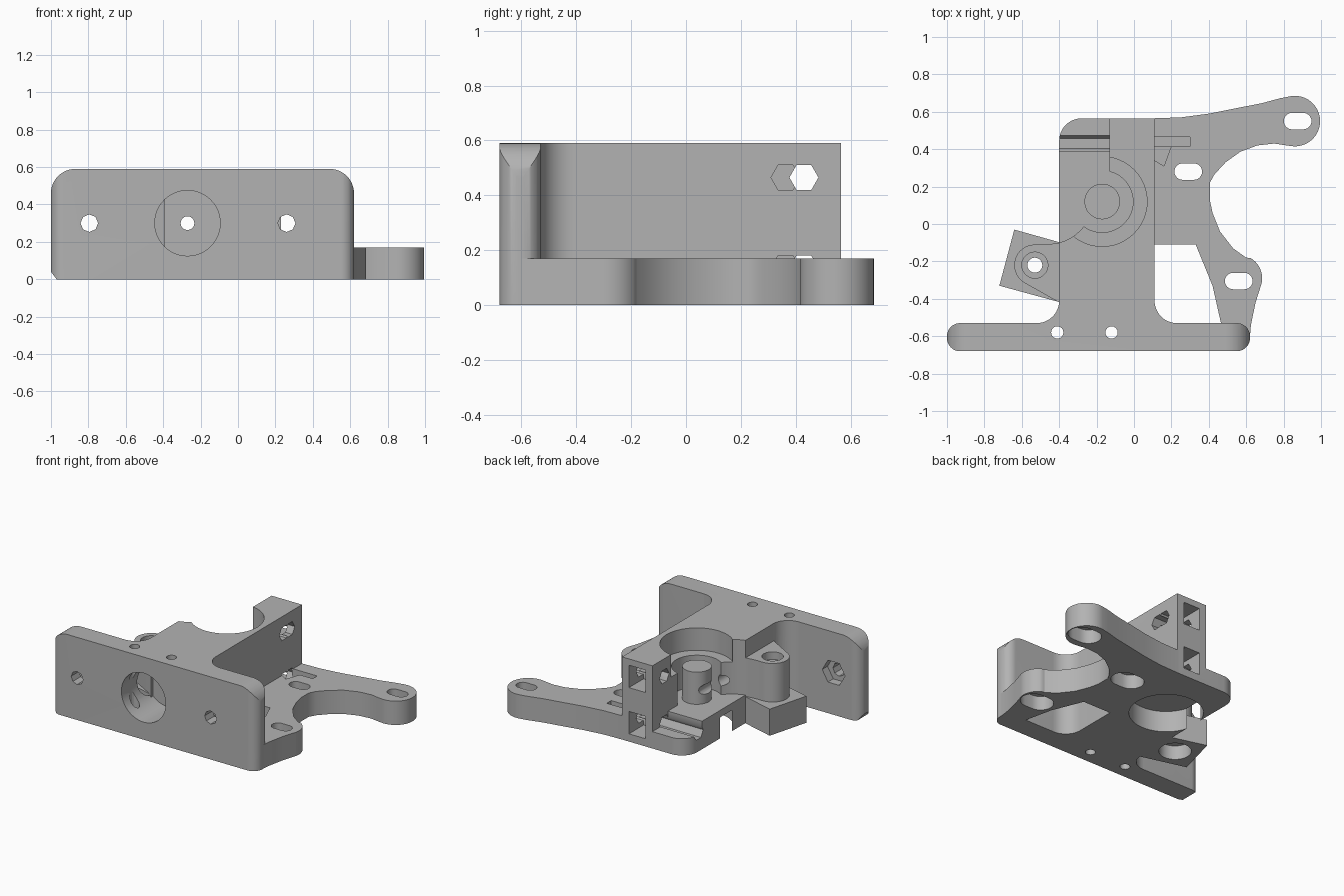
import bpy, bmesh
from math import sin, cos, radians, pi

scene_cube = bpy.data.objects.get("Cube")
if scene_cube:
    bpy.data.objects.remove(scene_cube, do_unlink=True)

grey = bpy.data.materials.new("plain grey plastic")
grey.use_nodes = True
GREY = (0.45, 0.45, 0.45, 1)
grey.diffuse_color = GREY
grey.node_tree.nodes["Principled BSDF"].inputs["Base Color"].default_value = GREY

AXES = {"x": lambda u, v, w: (w, u, v),
        "y": lambda u, v, w: (u, w, v),
        "z": lambda u, v, w: (u, v, w)}


def arc(cx, cy, r, a0, a1, n=12):
    """Points on an arc, angles in degrees."""
    steps = [radians(a0 + (a1 - a0) * i / n) for i in range(n + 1)]
    return [(cx + r * cos(a), cy + r * sin(a)) for a in steps]


def circle(cx, cy, r, n=48):
    return [(cx + r * cos(2 * pi * i / n), cy + r * sin(2 * pi * i / n)) for i in range(n)]


def rect(x0, x1, y0, y1):
    return [(x0, y0), (x1, y0), (x1, y1), (x0, y1)]


def slot(cx, cy, half, r):
    return arc(cx + half, cy, r, -90, 90) + arc(cx - half, cy, r, 90, 270)


def prism(name, pts, lo, hi, axis="z"):
    """Extrude a closed outline along an axis."""
    bm = bmesh.new()
    place = AXES[axis]
    low = [bm.verts.new(place(u, v, lo)) for u, v in pts]
    high = [bm.verts.new(place(u, v, hi)) for u, v in pts]
    bm.faces.new(low)
    bm.faces.new(high)
    for i in range(len(pts)):
        j = (i + 1) % len(pts)
        bm.faces.new((low[i], low[j], high[j], high[i]))
    bmesh.ops.remove_doubles(bm, verts=bm.verts, dist=0.0005)
    bmesh.ops.recalc_face_normals(bm, faces=bm.faces)
    mesh = bpy.data.meshes.new(name)
    bm.to_mesh(mesh)
    bm.free()
    mesh.materials.append(grey)
    ob = bpy.data.objects.new(name, mesh)
    bpy.context.collection.objects.link(ob)
    return ob


def combine(ob, others, op="DIFFERENCE"):
    """Apply booleans to a part and discard the helpers."""
    for other in others:
        mod = ob.modifiers.new("cut", "BOOLEAN")
        mod.operation, mod.solver, mod.object = op, "EXACT", other
    bpy.context.view_layer.update()
    graph = bpy.context.evaluated_depsgraph_get()
    mesh = bpy.data.meshes.new_from_object(ob.evaluated_get(graph))
    ob.modifiers.clear()
    ob.data = mesh
    for other in others:
        bpy.data.objects.remove(other, do_unlink=True)


def cut(pts, lo, hi, axis="z"):
    ob = prism("cutter", pts, lo, hi, axis)
    ob.hide_render = True
    return ob


def nozzle_cuts():
    """Nozzle socket, filament bore and its two retaining pins."""
    return [cut(circle(-0.27, 0.3, 0.175), -0.8, -0.4, "y"),
            cut(circle(-0.27, 0.3, 0.037, 16), -0.6, 0.9, "y")] + \
           [cut(circle(x, -0.58, 0.033, 16), -0.1, 0.8) for x in (-0.41, -0.12)]


# Mounting plate: rounded from the front and from above
plate = prism("mounting_plate", [(-0.97, 0), (0.62, 0)] + arc(0.49, 0.46, 0.13, 0, 90)
              + arc(-0.87, 0.46, 0.13, 90, 180) + [(-1, 0.04)], -0.68, -0.53, "y")
ends = cut(arc(0.55, -0.61, 0.07, -90, 0) + arc(0.55, -0.6, 0.07, 0, 90)
           + arc(-0.93, -0.6, 0.07, 90, 180) + arc(-0.93, -0.61, 0.07, 180, 270), -0.1, 0.8)
combine(plate, [ends], "INTERSECT")
holes = nozzle_cuts()
for x in (-0.795, 0.26):
    holes.append(cut(circle(x, 0.3, 0.047, 8), -0.8, -0.4, "y"))
    holes.append(cut(circle(x, 0.3, 0.09, 6), -0.59, -0.4, "y"))
combine(plate, holes)

# Drive block: flared into the plate, with the gear and idler space cut away
block = prism("drive_block", arc(0.23, -0.41, 0.12, 270, 180) + [(0.11, 0.565)]
              + arc(-0.28, 0.445, 0.12, 90, 180) + arc(-0.52, -0.41, 0.12, 0, -90)
              + [(-0.52, -0.55), (0.23, -0.55)], 0, 0.59)
FLOOR, TOP = 0.2, 0.8
cuts = nozzle_cuts() + [
    cut(rect(-0.6, -0.13, 0.13, 0.7), FLOOR, TOP),           # idler space
    cut(rect(-0.6, -0.13, 0.39, 0.7), 0.12, TOP),            # low shelf
    cut(circle(-0.47, 0.15, 0.26), FLOOR, TOP),              # idler sweep
    cut(circle(-0.17, 0.12, 0.165), FLOOR, TOP),             # gear chamber
    cut(circle(-0.17, 0.12, 0.24), 0.43, TOP),               # upper bearing seat
    cut(circle(-0.17, 0.12, 0.24), -0.1, 0.15),              # lower bearing seat
]
for z in (0.465, 0.135):
    cuts.append(cut(rect(-0.075, 0.055, z - 0.08, z + 0.08), 0.4, 0.7, "y"))
    cuts.append(cut(circle(0.43, z, 0.053, 6), -0.6, 0.2, "x"))
    cuts.append(cut(circle(0.363, z, 0.053, 6), -0.02, 0.2, "x"))
combine(block, cuts)

# Support post in the gear chamber, notched by the filament bore
post = prism("support_post", circle(-0.17, 0.12, 0.095), FLOOR - 0.02, 0.43)
combine(post, [cut(circle(-0.27, 0.3, 0.037, 16), -0.2, 0.5, "y")])

# Motor base: three armed plate with a corner window
outline = [(0.1, 0.565), (0.25, 0.57), (0.4, 0.59), (0.55, 0.62), (0.68, 0.645), (0.78, 0.672)]
outline += arc(0.86, 0.55, 0.135, 100, -100, 24)
outline += [(0.75, 0.43), (0.66, 0.42), (0.57, 0.387), (0.49, 0.33), (0.43, 0.265), (0.405, 0.22)]
outline += [(0.405, 0.13), (0.42, 0.06), (0.46, -0.04), (0.53, -0.13), (0.6, -0.18)]
outline += arc(0.56, -0.29, 0.125, 60, -15)
outline += [(0.65, -0.42), (0.625, -0.54), (0.62, -0.6), (0.47, -0.6), (0.465, -0.53),
            (0.42, -0.33), (0.33, -0.11), (0.1, -0.11)]
base = prism("motor_base", outline, 0, 0.17)
holes = [cut(rect(0.0, 0.3, 0.415, 0.465), 0.07, 0.3),
         cut([(0.0, 0.42), (0.2, 0.42), (0.16, 0.31), (0.11, 0.34), (0.0, 0.34)], 0.08, 0.3)]
for x, y in ((0.875, 0.55), (0.29, 0.28), (0.56, -0.305)):
    holes.append(cut(slot(x, y, 0.03, 0.044), -0.1, 0.3))
    holes.append(cut(slot(x, y, 0.03, 0.085), -0.1, 0.1))
combine(base, holes)

# Idler hinge: skewed foot, boss and web, bored for a screw
PIN = (-0.53, -0.22)


def hinge_cuts():
    return [cut(circle(*PIN, 0.04, 24), -0.1, 0.8),
            cut(circle(*PIN, 0.07, 24), 0.41, 0.8),
            cut(circle(*PIN, 0.105, 32), -0.1, 0.1)]


foot = prism("hinge_foot", [(-0.64, -0.03), (-0.72, -0.33), (-0.39, -0.42), (-0.39, -0.1)], 0, 0.19)
combine(foot, hinge_cuts())
boss = prism("hinge_boss", arc(*PIN, 0.11, 90, 240, 24)
             + [(-0.39, -0.425), (-0.39, -0.1), (-0.47, -0.11)], 0.12, 0.465)
combine(boss, hinge_cuts())

# Smooth curved walls, keep edges crisp
bpy.ops.object.select_all(action="DESELECT")
for ob in (plate, block, post, base, foot, boss):
    ob.select_set(True)
bpy.context.view_layer.objects.active = block
bpy.ops.object.shade_smooth_by_angle(angle=radians(30))
